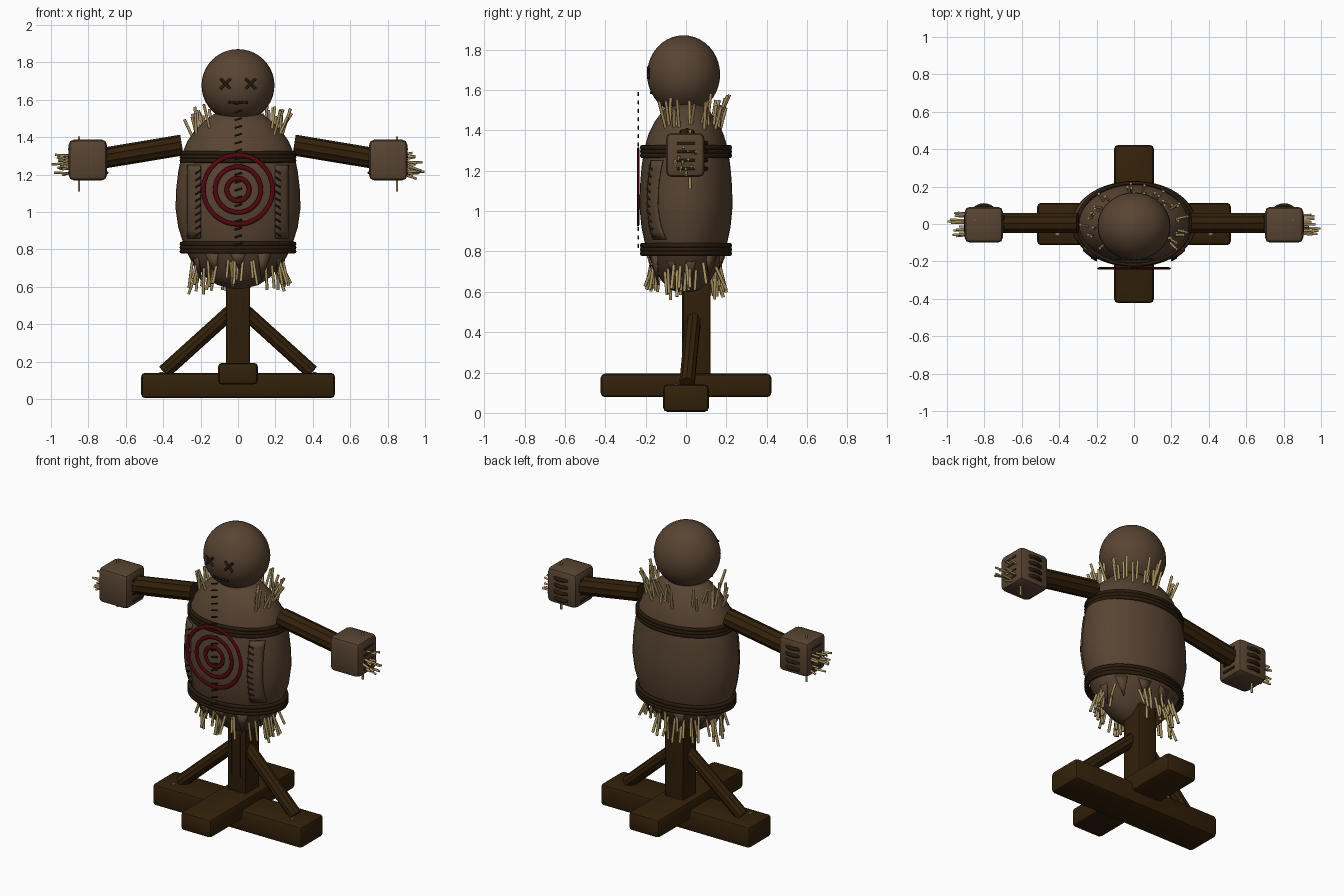
import bpy, bmesh, math, random
from mathutils import Vector, Matrix

if "Cube" in bpy.data.objects:
    bpy.data.objects.remove(bpy.data.objects["Cube"])
random.seed(7)


def material(name, rgb):
    m = bpy.data.materials.new(name)
    m.use_nodes = True
    m.diffuse_color = (*rgb, 1)
    bsdf = m.node_tree.nodes["Principled BSDF"]
    bsdf.inputs["Base Color"].default_value = (*rgb, 1)
    bsdf.inputs["Roughness"].default_value = 0.9
    return m


BURLAP = material("burlap", (0.098, 0.058, 0.032))
WOOD = material("dark wood", (0.033, 0.015, 0.003))
ROPE = material("dark rope", (0.021, 0.011, 0.004))
STRAW = material("straw", (0.40, 0.29, 0.12))
RED = material("target red", (0.085, 0.002, 0.005))
THREAD = material("dark thread", (0.02, 0.012, 0.007))
IRON = material("nail iron", (0.18, 0.17, 0.16))


def finish(name, bm, mat, angle=35):
    bmesh.ops.recalc_face_normals(bm, faces=bm.faces[:])
    mesh = bpy.data.meshes.new(name)
    bm.to_mesh(mesh)
    bm.free()
    mesh.materials.append(mat)
    ob = bpy.data.objects.new(name, mesh)
    bpy.context.collection.objects.link(ob)
    bpy.ops.object.select_all(action="DESELECT")
    ob.select_set(True)
    bpy.context.view_layer.objects.active = ob
    bpy.ops.object.shade_smooth_by_angle(angle=math.radians(angle))
    return ob


def box(name, centre, size, mat, bevel=0.02):
    bm = bmesh.new()
    bmesh.ops.create_cube(bm, size=1, matrix=Matrix.Translation(centre) @ Matrix.Diagonal((*size, 1)))
    if bevel:
        bmesh.ops.bevel(bm, geom=bm.edges[:], offset=bevel, segments=2, profile=0.5, affect="EDGES")
    return finish(name, bm, mat)


def rods(name, segments, radius, mat, sides=6):
    """One object made of straight rods between point pairs."""
    bm = bmesh.new()
    for a, b in segments:
        a, b = Vector(a), Vector(b)
        turn = (b - a).to_track_quat("Z", "Y").to_matrix().to_4x4()
        bmesh.ops.create_cone(bm, cap_ends=True, segments=sides, radius1=radius, radius2=radius,
                              depth=(b - a).length, matrix=Matrix.Translation((a + b) / 2) @ turn)
    return finish(name, bm, mat, 65)


def grooved_pole(name, a, b, radius, mat):
    """Rough pole with lengthwise grooves."""
    a, b = Vector(a), Vector(b)
    turn = (b - a).to_track_quat("Z", "Y").to_matrix()
    bm = bmesh.new()
    ends = []
    for p in (a, b):
        ring = []
        for i in range(20):
            t = math.tau * i / 20
            r = radius * (1 if i % 2 else 0.9)
            ring.append(bm.verts.new(p + turn @ Vector((r * math.cos(t), r * math.sin(t), 0))))
        bm.faces.new(ring)
        ends.append(ring)
    for i in range(20):
        j = (i + 1) % 20
        bm.faces.new((ends[0][i], ends[0][j], ends[1][j], ends[1][i]))
    return finish(name, bm, mat, 20)


def ring(name, centre, major, minor, mat, scale=(1, 1, 1), upright=False):
    bpy.ops.mesh.primitive_torus_add(location=centre, major_radius=major, minor_radius=minor,
                                     major_segments=48, minor_segments=8,
                                     rotation=(math.pi / 2 if upright else 0, 0, 0))
    ob = bpy.context.object
    ob.name = name
    ob.scale = scale
    ob.data.materials.append(mat)
    bpy.ops.object.shade_smooth()
    return ob


# Stand
box("base_beam", (0, 0, 0.073), (1.035, 0.226, 0.135), WOOD)
box("cross_beam", (0, 0, 0.136), (0.212, 0.845, 0.116), WOOD)
box("post", (0, 0.053, 0.7), (0.128, 0.135, 1.2), WOOD, 0.008)
for i, x in enumerate((-0.035, -0.005, 0.025)):
    box(f"post_grain_{i}", (x, -0.016, 0.42 + 0.04 * (i % 2)), (0.006, 0.006, 0.26), THREAD, 0)

# Torso: an oval sack
DEPTH = 0.69
PROFILE = [(0.59, 0.03), (0.61, 0.11), (0.65, 0.17), (0.7, 0.215), (0.76, 0.26), (0.83, 0.292),
           (0.92, 0.32), (1.02, 0.334), (1.12, 0.331), (1.22, 0.319), (1.31, 0.3), (1.38, 0.27),
           (1.44, 0.228), (1.49, 0.175), (1.53, 0.12)]


def sack_radius(z):
    for (z0, r0), (z1, r1) in zip(PROFILE, PROFILE[1:]):
        if z <= z1:
            return r0 + (r1 - r0) * (z - z0) / (z1 - z0)
    return PROFILE[-1][1]


def sack_front(x, z, lift):
    r = sack_radius(z)
    return Vector((x, -DEPTH * math.sqrt(max(r * r - x * x, 0)) - lift, z))


bm = bmesh.new()
loops = [[bm.verts.new((r * math.cos(math.tau * i / 40), DEPTH * r * math.sin(math.tau * i / 40), z))
          for i in range(40)] for z, r in PROFILE]
for lo, hi in zip(loops, loops[1:]):
    for i in range(40):
        j = (i + 1) % 40
        bm.faces.new((lo[i], lo[j], hi[j], hi[i]))
bm.faces.new(loops[0])
bm.faces.new(loops[-1])
finish("torso", bm, BURLAP, 60)

# Rope wraps round chest and waist
for label, z in (("chest", 1.295), ("waist", 0.81)):
    for k in (-1, 0, 1):
        ring(f"{label}_rope_{k + 2}", (0, 0, z + 0.02 * k), 0.3, 0.0125, ROPE, (1, 0.73, 1))

# Target rings
for k, r in enumerate((0.185, 0.122, 0.06)):
    ring(f"target_ring_{k + 1}", (0, -0.237, 1.12), r, 0.0125, RED, (1, 1, 0.5), True)

# Centre seam
rods("seam_stitches", [((-0.018, -0.236, z - 0.006), (0.022, -0.236, z + 0.006))
                       for z in (0.828 + 0.0418 * i for i in range(19))], 0.005, THREAD)

# Head and sewn face
bm = bmesh.new()
bmesh.ops.create_uvsphere(bm, u_segments=32, v_segments=20, radius=1,
                          matrix=Matrix.Translation((0, -0.012, 1.677)) @ Matrix.Diagonal((0.195, 0.181, 0.194, 1)))
finish("head", bm, BURLAP, 60)
for side, label in ((1, "left"), (-1, "right")):
    x, d = 0.067 * side, 0.027
    rods(f"{label}_eye", [((x - d, -0.187, 1.685 - d * s), (x + d, -0.187, 1.685 + d * s))
                          for s in (1, -1)], 0.0075, THREAD)
rods("mouth_stitches", [((x - 0.008, -0.174, 1.585), (x + 0.008, -0.174, 1.588))
                        for x in (-0.044, -0.022, 0, 0.022, 0.044)], 0.0065, THREAD)

for side, label in ((1, "left"), (-1, "right")):
    # Brace with a nail at its foot
    grooved_pole(f"{label}_brace", (0.395 * side, 0.005, 0.145), (0.03 * side, 0.037, 0.475), 0.039, WOOD)
    rods(f"{label}_nail", [((0.41 * side, -0.05, 0.13), (0.41 * side, -0.05, 0.145))], 0.011, IRON, 8)

    # Arm and sack hand
    grooved_pole(f"{label}_arm", (0.3 * side, 0.005, 1.358), (0.74 * side, 0.005, 1.285), 0.056, WOOD)
    box(f"{label}_hand", (0.803 * side, -0.004, 1.278), (0.205, 0.192, 0.218), BURLAP, 0.028)
    heights = [1.21, 1.252, 1.294, 1.336]
    for k, z in enumerate(heights):
        ring(f"{label}_hand_rope_{k + 1}", (0.803 * side, 0.03, z), 0.07, 0.011, ROPE)
    rods(f"{label}_wrist_ties", [((x * side, -0.045, z), (x * side, 0.045, z))
                                 for x in (0.7, 0.902) for z in heights], 0.008, ROPE)
    tufts = [((0.85 * side, 0.02, 1.405), (0.85 * side, 0.02, 1.11))]
    for k in range(16):
        y, z = random.uniform(-0.06, 0.06), random.uniform(1.2, 1.31)
        tip = 0.997 if k == 0 else random.uniform(0.93, 0.99)
        tufts.append(((0.88 * side, y, z), (tip * side, y * 1.1, z + random.uniform(-0.03, 0.015))))
    rods(f"{label}_hand_straw", tufts, 0.0065, STRAW)

    # Side patch following the sack, with a ladder of stitches
    bm = bmesh.new()
    rows = [[bm.verts.new(sack_front(side * (0.2 + 0.0175 * c), 0.86 + 0.039 * r, 0.006)) for c in range(5)]
            for r in range(11)]
    for lo, hi in zip(rows, rows[1:]):
        for c in range(4):
            bm.faces.new((lo[c], lo[c + 1], hi[c + 1], hi[c]))
    patch = finish(f"{label}_patch", bm, BURLAP)
    thick = patch.modifiers.new("thickness", "SOLIDIFY")
    thick.thickness = 0.009
    thick.offset = 0
    rods(f"{label}_patch_stitches",
         [(sack_front(side * 0.2, z + 0.01, 0.012), sack_front(side * 0.228, z - 0.008, 0.012))
          for z in (0.88 + 0.037 * i for i in range(10))], 0.005, THREAD)


# Straw tufts at neck and hem
def tuft_ring(name, count, base_z, length, drop, skip_front):
    parts = []
    while len(parts) < count:
        t = random.uniform(0, math.tau)
        if skip_front and math.sin(t) < -0.75:
            continue
        z = base_z + random.uniform(-0.025, 0.025)
        r = sack_radius(z) - 0.003
        a = Vector((r * math.cos(t), DEPTH * r * math.sin(t), z))
        out = Vector((math.cos(t), math.sin(t), 0)) * random.uniform(0, 0.05)
        sway = Vector((random.uniform(-0.015, 0.015), random.uniform(-0.015, 0.015), 0))
        parts.append((a, a + out + sway + Vector((0, 0, drop * length * random.uniform(0.65, 1.1)))))
    rods(name, parts, 0.008, STRAW)


tuft_ring("neck_straw", 36, 1.43, 0.125, 1, True)
tuft_ring("hem_straw", 52, 0.725, 0.135, -1, False)

# Torn cloth points below the waist
bm = bmesh.new()
for k in range(11):
    t = math.tau * (k + 0.25) / 11
    pts = []
    for dt, r, z in ((-0.16, 0.262, 0.78), (0.16, 0.262, 0.78), (0.02, 0.222, 0.635 + 0.03 * (k % 3))):
        pts.append(bm.verts.new((r * math.cos(t + dt), (DEPTH * r + 0.008) * math.sin(t + dt), z)))
    bm.faces.new(pts)
flaps = finish("torn_hem", bm, BURLAP)
flaps.modifiers.new("thickness", "SOLIDIFY").thickness = 0.008
